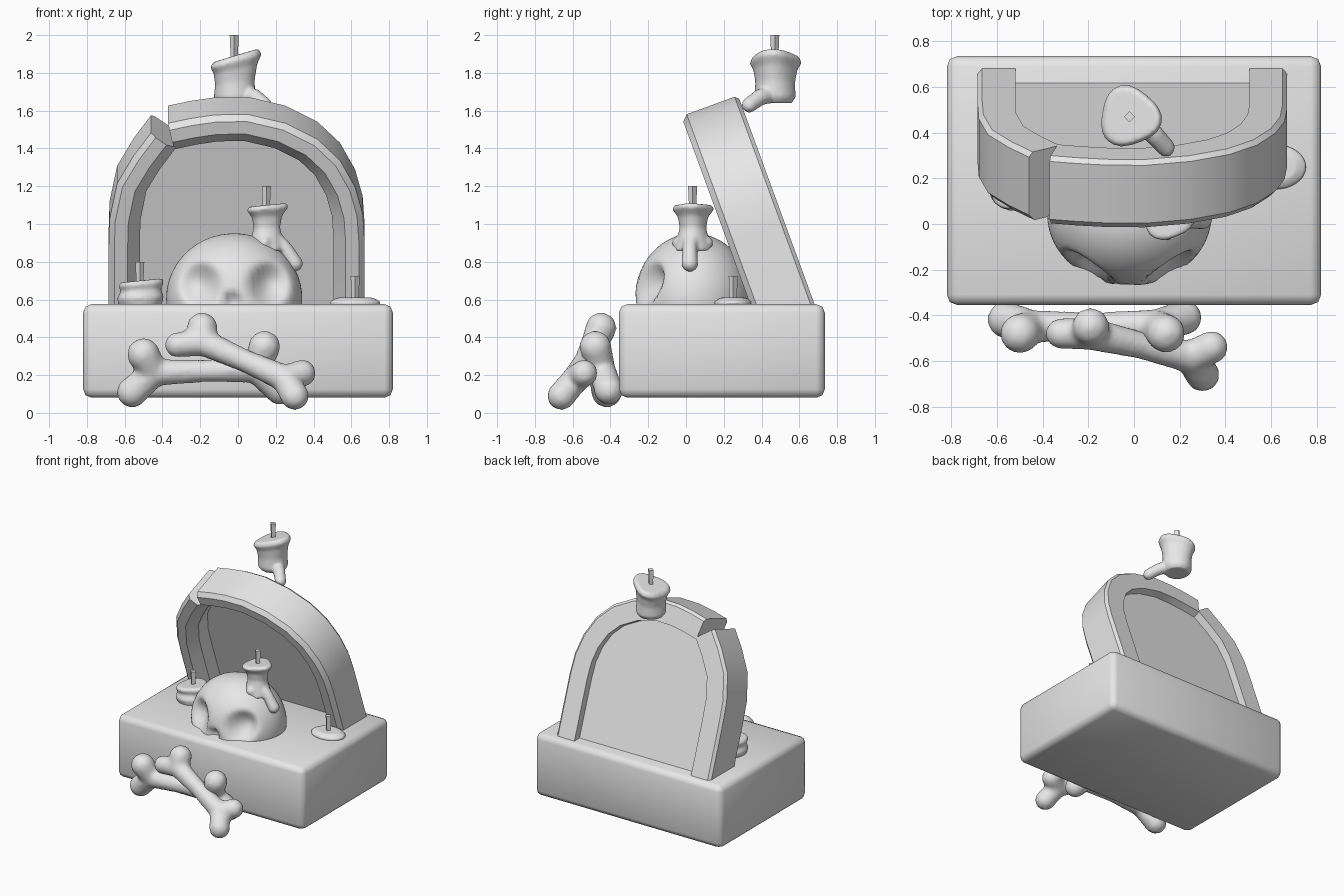
import bpy, bmesh, math
from mathutils import Vector, Matrix

cube = bpy.data.objects.get("Cube")
if cube:
    bpy.data.objects.remove(cube)

stone = bpy.data.materials.new("grey stone")
stone.use_nodes = True
GREY = (0.8, 0.8, 0.8, 1)
stone.diffuse_color = GREY
stone.node_tree.nodes["Principled BSDF"].inputs["Base Color"].default_value = GREY


def finish(name, bm, angle=None, voxel=None, bevel=None):
    """Turn a bmesh into a smooth-shaded object with optional modifiers."""
    bmesh.ops.recalc_face_normals(bm, faces=bm.faces)
    mesh = bpy.data.meshes.new(name)
    bm.to_mesh(mesh)
    bm.free()
    ob = bpy.data.objects.new(name, mesh)
    bpy.context.collection.objects.link(ob)
    mesh.materials.append(stone)
    mesh.shade_smooth()
    if bevel:
        mod = ob.modifiers.new("Bevel", 'BEVEL')
        mod.width, mod.segments = bevel, 2
    if voxel:
        mod = ob.modifiers.new("Blend", 'REMESH')
        mod.mode, mod.voxel_size, mod.use_smooth_shade = 'VOXEL', voxel, True
        mod = ob.modifiers.new("Soften", 'SMOOTH')
        mod.factor, mod.iterations = 0.5, 6
    if angle:
        bpy.ops.object.select_all(action='DESELECT')
        ob.select_set(True)
        bpy.context.view_layer.objects.active = ob
        bpy.ops.object.shade_smooth_by_angle(angle=math.radians(angle))
    return ob


def loft(bm, rings):
    """Join closed rings of points into a capped skin."""
    rows = [[bm.verts.new(p) for p in ring] for ring in rings]
    for a, b in zip(rows, rows[1:]):
        for i in range(len(a)):
            j = (i + 1) % len(a)
            bm.faces.new((a[i], a[j], b[j], b[i]))
    bm.faces.new(rows[0][::-1])
    bm.faces.new(rows[-1])


def chain(bm, knots, steps=8):
    """String of overlapping balls through (x, y, z, radius) knots."""
    for a, b in zip(knots, knots[1:]):
        for k in range(steps + 1):
            p = Vector(a).lerp(Vector(b), k / steps)
            bmesh.ops.create_icosphere(bm, subdivisions=2, radius=p[3],
                                       matrix=Matrix.Translation(p[:3]))


# Base block
bm = bmesh.new()
bmesh.ops.create_cube(bm, size=1, matrix=Matrix.Translation((0, 0.19, 0.328))
                      @ Matrix.Diagonal((1.64, 1.09, 0.495, 1)))
finish("base_block", bm, bevel=0.045)

# Leaning headstone: outline points are (x, distance up the slope)
UP, BACK = Vector((0, -0.344, 0.939)), Vector((0, 0.939, 0.344))
FOOT = Vector((0, 0.34, 0.575))
left = [(-.685, -.2), (-.685, .3), (-.68, .47), (-.64, .67), (-.55, .83), (-.46, .956)]
right = [(-.37, 1.01), (-.25, 1.037), (-.12, 1.057), (.05, 1.06), (.25, 1.01), (.42, .92),
         (.54, .8), (.62, .65), (.66, .5), (.67, .35), (.67, -.2)]
section = [(0, .03), (.03, 0), (.1, 0), (.165, .07), (.165, .32), (.02, .32), (0, .3)]


def place(x, u, t):
    return FOOT + Vector((x, 0, 0)) + UP * u + BACK * t


def inward(path):
    """Pair each outline point with its inward direction."""
    out = []
    for i, p in enumerate(path):
        a, b = path[max(i - 1, 0)], path[min(i + 1, len(path) - 1)]
        out.append((Vector(p), Vector((b[1] - a[1], a[0] - b[0])).normalized()))
    return out


for name, path in (("headstone_frame_right", left), ("headstone_frame_left", right)):
    bm = bmesh.new()
    loft(bm, [[place(*(p + n * w), t) for w, t in section] for p, n in inward(path)])
    finish(name, bm, angle=40)

# Recessed panel inside the frame
bm = bmesh.new()
rim = [p + n * 0.13 for p, n in inward(left) + inward(right)]
loft(bm, [[place(*p, t) for p in rim] for t in (0.19, 0.26)])
finish("headstone_panel", bm, angle=40)

# Skull dome with eye sockets and nose pressed into the front
bm = bmesh.new()
bmesh.ops.create_uvsphere(bm, u_segments=64, v_segments=48, radius=1,
                          matrix=Matrix.Translation((-0.02, 0.04, 0.605))
                          @ Matrix.Diagonal((0.36, 0.31, 0.345, 1)))
dents = [(-.2, .68, .1, .11, .1), (.16, .68, .1, .11, .1), (-.03, .585, .045, .06, .06)]
for v in bm.verts:
    if v.co.y < 0.04:
        push = 0
        for x, z, rx, rz, depth in dents:
            d = math.hypot((v.co.x - x) / rx, (v.co.z - z) / rz)
            if d < 1.2:
                push += depth * (1 - (d / 1.2) ** 2) ** 1.5
        v.co.y += push
finish("skull", bm)

# Crossed bones: a shaft with two knobs at each end
bones = {
    "bone_front": [(-.19, -.45, .45, .085), (-.32, -.48, .36, .07),
                   (.3, -.66, .09, .078), (.34, -.54, .21, .075)],
    "bone_back": [(-.5, -.48, .31, .09), (-.56, -.42, .11, .085),
                  (.14, -.48, .35, .088), (.22, -.41, .12, .08)],
}
for name, (a, b, c, d) in bones.items():
    ends = [(Vector(p) + Vector(q)) / 2 for p, q in ((a, b), (c, d))]
    s, e = ends[0].lerp(ends[1], 0.12), ends[0].lerp(ends[1], 0.88)
    mid = s.lerp(e, 0.5)
    s[3] = e[3] = 0.075
    mid[3] = 0.062
    bm = bmesh.new()
    chain(bm, [s, mid, e])
    for knob, end in ((a, s), (b, s), (c, e), (d, e)):
        chain(bm, [knob, end], 4)
    finish(name, bm, voxel=0.016)


def candle(name, x, y, profile, tilt, wick_top, drips=(), wobble=0.1, stretch=1):
    """Melted candle from a (radius, z) profile, with drips and a wick."""
    bm = bmesh.new()
    top = profile[-1][1]
    bottom = profile[0][1]
    rings = []
    for r, z in profile:
        f = (z - bottom) / (top - bottom)
        ring = []
        for k in range(24):
            ang = math.tau * k / 24
            rr = r * (1 + wobble * f * math.cos(3 * ang + 0.5))
            ring.append((x + stretch * rr * math.cos(ang), y + rr * math.sin(ang),
                         z + tilt * f * rr * math.cos(ang)))
        rings.append(ring)
    loft(bm, rings)
    for drip in drips:
        chain(bm, drip)
    finish(name, bm, voxel=0.01)
    bm = bmesh.new()
    low = top - 0.03
    bmesh.ops.create_cone(bm, cap_ends=True, segments=4, radius1=0.018, radius2=0.024,
                          depth=wick_top - low,
                          matrix=Matrix.Translation((x, y, (wick_top + low) / 2)))
    finish(name + "_wick", bm, angle=30)


# Candles
candle("top_candle", -.02, .47, [(.09, 1.64), (.11, 1.67), (.105, 1.75), (.115, 1.82),
       (.135, 1.86), (.12, 1.89)], .3, 2.0,
       [[(.03, .45, 1.69, .05), (.09, .39, 1.67, .045), (.14, .335, 1.63, .042)]])
candle("skull_candle", .15, .035, [(.1, .86), (.085, .92), (.07, .98), (.08, 1.04),
       (.11, 1.08), (.1, 1.1)], .1, 1.2,
       [[(.17, .03, .94, .05), (.25, .02, .87, .04), (.3, .02, .79, .045)],
        [(.15, .03, .93, .04), (.14, -.04, .9, .035)],
        [(.15, .03, .93, .04), (.16, .11, .9, .035)]])
candle("right_candle", -.52, .18, [(.11, .56), (.125, .61), (.105, .65), (.12, .68),
       (.11, .7)], .1, .8)
candle("left_puddle_candle", .62, .25, [(.1, .565), (.1, .59), (.07, .61)], 0, .725,
       wobble=0, stretch=1.35)
